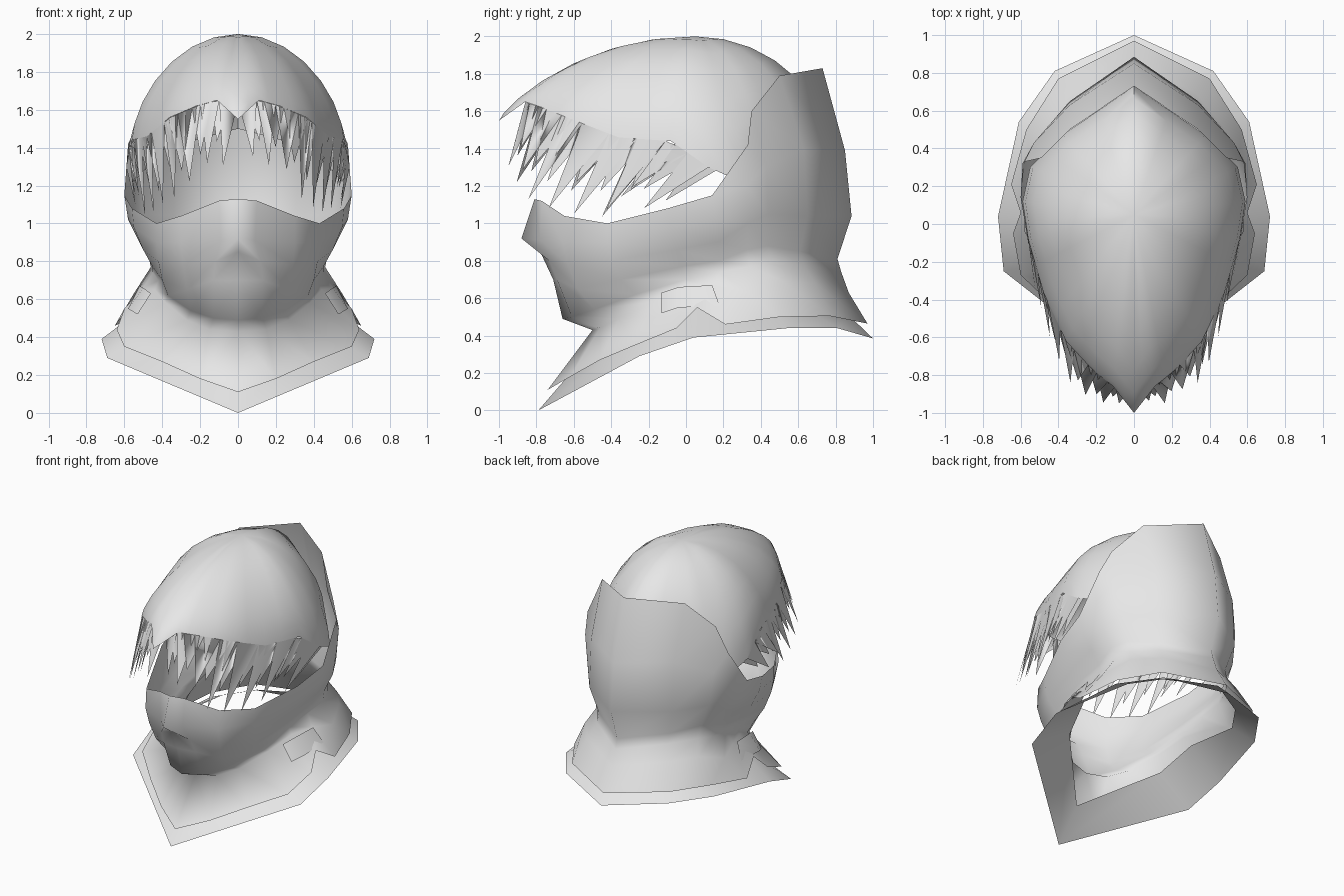
import bpy, bmesh, math, random
from mathutils import Vector

if "Cube" in bpy.data.objects:
    bpy.data.objects.remove(bpy.data.objects["Cube"])

random.seed(4)
cloth = bpy.data.materials.new("pale_grey")
cloth.diffuse_color = (0.8, 0.8, 0.8, 1)
cloth.use_nodes = True
cloth.node_tree.nodes["Principled BSDF"].inputs["Base Color"].default_value = cloth.diffuse_color


def finish(name, bm, angle=70):
    bmesh.ops.remove_doubles(bm, verts=bm.verts, dist=0.0005)
    bmesh.ops.recalc_face_normals(bm, faces=bm.faces)
    mesh = bpy.data.meshes.new(name)
    bm.to_mesh(mesh)
    bm.free()
    mesh.materials.append(cloth)
    ob = bpy.data.objects.new(name, mesh)
    bpy.context.collection.objects.link(ob)
    bpy.ops.object.select_all(action='DESELECT')
    ob.select_set(True)
    bpy.context.view_layer.objects.active = ob
    bpy.ops.object.shade_smooth_by_angle(angle=math.radians(angle))
    return ob


def add_strips(bm, columns):
    """Bridge neighbouring columns of points on both sides of x = 0."""
    for side in (1, -1):
        cols = [[bm.verts.new((p[0] * side, p[1], p[2])) for p in c] for c in columns]
        for a, b in zip(cols, cols[1:]):
            for i in range(len(a) - 1):
                bm.faces.new((a[i], a[i + 1], b[i + 1], b[i]))


# Face mask and hood: profiles from top edge to scarf hem, front to back
mask_cols = [
    [(0, -.81, 1.13), (0, -.88, .92), (0, -.78, .85), (0, -.71, .70), (0, -.66, .49), (0, -.50, .43), (0, -.74, .11)],
    [(.10, -.77, 1.12), (.09, -.78, .91), (.12, -.73, .80), (.13, -.69, .70), (.13, -.61, .50), (.15, -.46, .44), (.20, -.62, .18)],
    [(.30, -.65, 1.04), (.30, -.66, .90), (.29, -.63, .78), (.27, -.58, .65), (.25, -.49, .54), (.27, -.36, .49), (.40, -.46, .27)],
    [(.43, -.42, 1.0), (.43, -.42, .90), (.42, -.40, .80), (.40, -.35, .70), (.37, -.27, .62), (.38, -.18, .58), (.60, -.27, .35)],
    [(.56, -.10, 1.08), (.55, -.08, .98), (.50, -.05, .86), (.45, -.02, .77), (.42, 0, .70), (.44, 0, .65), (.64, -.05, .44)],
]
hood_cols = [
    [(.60, .14, 1.15), (.58, .16, 1.02), (.52, .17, .90), (.46, .18, .80), (.45, .18, .74), (.50, .16, .66), (.60, .06, .55)],
    [(.58, .33, 1.42), (.59, .32, 1.20), (.55, .33, 1.0), (.48, .33, .86), (.46, .34, .77), (.55, .33, .63), (.65, .21, .46)],
    [(.49, .35, 1.60), (.53, .43, 1.30), (.50, .44, 1.05), (.43, .44, .88), (.42, .46, .79), (.47, .52, .69), (.57, .50, .50)],
    [(.34, .50, 1.79), (.34, .63, 1.40), (.34, .65, 1.04), (.29, .61, .85), (.29, .63, .78), (.33, .69, .68), (.40, .77, .505)],
    [(0, .73, 1.83), (0, .85, 1.39), (0, .885, 1.04), (0, .81, .81), (0, .83, .74), (0, .87, .63), (0, .97, .465)],
]
bm = bmesh.new()
add_strips(bm, mask_cols + hood_cols)
finish("hood_and_mask", bm, 180)

# Lower collar layer showing below the scarf hem
bm = bmesh.new()
add_strips(bm, [
    [(0, -.79, 0), (0, -.60, .22)],
    [(.69, -.25, .29), (.40, -.20, .45)],
    [(.72, .04, .39), (.47, .04, .58)],
    [(.61, .54, .44), (.46, .48, .52)],
    [(.42, .81, .44), (.32, .68, .52)],
    [(0, 1.0, .385), (0, .88, .50)],
])
finish("collar", bm)

# Small strap over each shoulder slit
bm = bmesh.new()
add_strips(bm, [
    [(.53, -.13, .52), (.46, -.13, .63)],
    [(.58, -.04, .55), (.50, -.04, .66)],
    [(.58, .18, .56), (.52, .14, .67)],
])
finish("shoulder_straps", bm)

# Hair cap: curved ribs from the crown to a rim, with a pointed centre lock
crown = Vector((0, .05, 2.0))
rim = [Vector(p) for p in (
    (0, -1.0, 1.55), (.11, -.86, 1.65), (.22, -.77, 1.62), (.36, -.62, 1.56), (.48, -.36, 1.46),
    (.56, -.08, 1.44), (.59, .12, 1.30), (.55, .30, 1.22), (.38, .47, 1.40), (0, .73, 1.50))]
# Fringe line the locks hang from: same rim without the centre point
fringe = [Vector((0, -.85, 1.64))] + rim[1:]


def along(line, s):
    i = min(int(s), len(line) - 2)
    return line[i].lerp(line[i + 1], s - i)


def rib(s, rows=7):
    r = along(rim, s)
    power = 1.2 + .4 * max(0, -r.y)             # flatter slope towards the fringe
    pts = []
    for k in range(rows + 1):
        a = math.pi / 2 * k / rows
        h, v = math.sin(a), math.cos(a) ** power if k < rows else 0
        pts.append((r.x * h, crown.y + (r.y - crown.y) * h, r.z + (crown.z - r.z) * v))
    return pts


bm = bmesh.new()
add_strips(bm, [rib(i / 2) for i in range(19)])
bmesh.ops.remove_doubles(bm, verts=bm.verts, dist=0.0005)
bmesh.ops.dissolve_degenerate(bm, edges=bm.edges, dist=0.0005)
finish("hair_cap", bm)

# Jagged locks hanging from the fringe line, swept forward along the sides
bm = bmesh.new()


def lock(s, width, length, side):
    a, b = along(fringe, s), along(fringe, s + width)
    f = min(1, s / 4)                           # 0 at the fringe, 1 at the sides
    drop = length * ((.32 + .10 * f) if s < 4.8 else .24)
    sweep = length * (.09 + .18 * f)
    tip = (a + b) / 2 + Vector((.03 - .07 * f, -sweep, -drop))
    bm.faces.new([bm.verts.new((p.x * side, p.y, p.z)) for p in (a, tip, b)])


for side in (1, -1):
    s = 0
    while s < 5.6:
        width = .9 if s < 2 else .55
        lock(s, width, random.uniform(.85, 1.12), side)
        lock(s + width * .4, width, random.uniform(.6, .85), side)
        s += width
finish("hair_locks", bm, 40)
